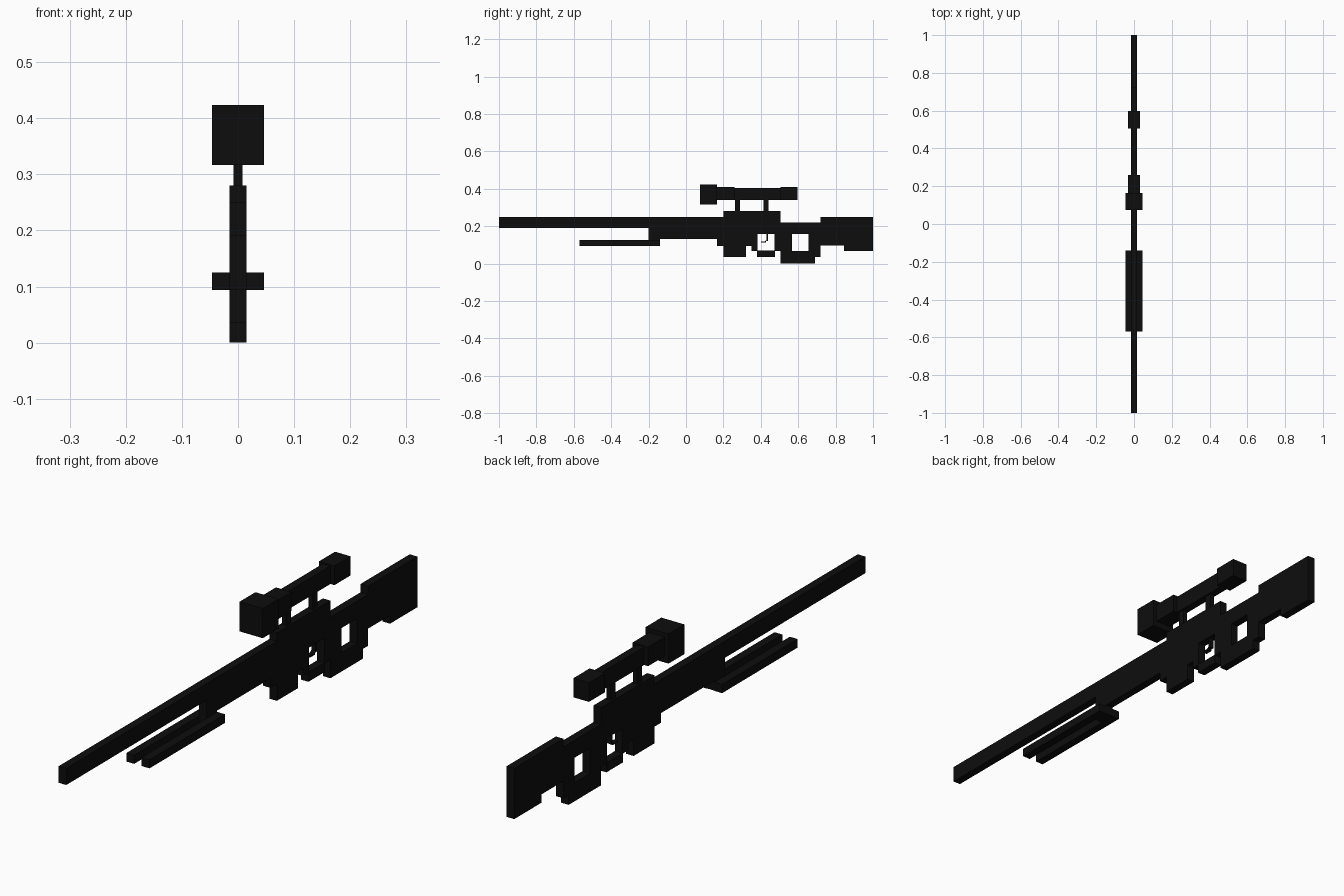
import bpy, bmesh

cube = bpy.data.objects.get("Cube")
if cube:
    bpy.data.objects.remove(cube, do_unlink=True)

BLACK = (0.004, 0.004, 0.004, 1.0)
mat = bpy.data.materials.new("matte black")
mat.use_nodes = True
mat.diffuse_color = BLACK
bsdf = next(n for n in mat.node_tree.nodes if n.type == 'BSDF_PRINCIPLED')
bsdf.inputs["Base Color"].default_value = BLACK
bsdf.inputs["Roughness"].default_value = 0.8

HALF = 0.015  # half thickness of the slab-like body


def finish(name, bm):
    bmesh.ops.recalc_face_normals(bm, faces=bm.faces)
    mesh = bpy.data.meshes.new(name)
    bm.to_mesh(mesh)
    bm.free()
    mesh.materials.append(mat)
    obj = bpy.data.objects.new(name, mesh)
    bpy.context.collection.objects.link(obj)
    return obj


def slab(name, outlines, half=HALF):
    """Extrude a side profile of (y, z) outlines across x; extra outlines are holes."""
    bm = bmesh.new()
    edges = []
    for outline in outlines:
        vs = [bm.verts.new((-half, y, z)) for y, z in outline]
        edges += [bm.edges.new((a, b)) for a, b in zip(vs, vs[1:] + vs[:1])]
    bmesh.ops.triangle_fill(bm, edges=edges, use_beauty=True, normal=(-1, 0, 0))
    geo = bmesh.ops.extrude_face_region(bm, geom=bm.faces[:])
    moved = [g for g in geo["geom"] if isinstance(g, bmesh.types.BMVert)]
    bmesh.ops.translate(bm, verts=moved, vec=(2 * half, 0, 0))
    bmesh.ops.dissolve_limit(bm, angle_limit=0.01, verts=bm.verts[:], edges=bm.edges[:])
    return finish(name, bm)


def rect(y0, y1, z0, z1):
    return [(y0, z0), (y1, z0), (y1, z1), (y0, z1)]


def box(name, y, z, half=HALF, x=0.0):
    bm = bmesh.new()
    bmesh.ops.create_cube(bm, size=1)
    for v in bm.verts:
        v.co = (x + v.co.x * 2 * half,
                y[0] + (v.co.y + 0.5) * (y[1] - y[0]),
                z[0] + (v.co.z + 0.5) * (z[1] - z[0]))
    return finish(name, bm)


# Barrel and fore stock
box("barrel", (-1, -0.2), (0.19, 0.25))
box("fore_stock", (-0.2, 0.165), (0.13, 0.25))

# Receiver with magazine, trigger guard and its opening
slab("receiver", [
    [(0.165, 0.095), (0.2, 0.095), (0.2, 0.035), (0.32, 0.035), (0.32, 0.095),
     (0.35, 0.095), (0.35, 0.067), (0.38, 0.067), (0.38, 0.035), (0.475, 0.035),
     (0.475, 0.067), (0.505, 0.067), (0.505, 0.28), (0.2, 0.28), (0.2, 0.25),
     (0.165, 0.25)],
    rect(0.383, 0.472, 0.069, 0.157)])

# Trigger
slab("trigger", [[(0.4, 0.113), (0.427, 0.113), (0.427, 0.12), (0.438, 0.12),
                  (0.438, 0.16), (0.43, 0.16), (0.43, 0.125), (0.422, 0.119),
                  (0.4, 0.119)]], 0.008)

# Thumbhole grip
slab("grip", [
    [(0.505, 0), (0.69, 0), (0.69, 0.035), (0.72, 0.035), (0.72, 0.22), (0.505, 0.22)],
    rect(0.567, 0.656, 0.067, 0.157)])

# Shoulder stock
slab("shoulder_stock", [
    [(0.72, 0.097), (0.845, 0.097), (0.845, 0.067), (1, 0.067), (1, 0.25), (0.72, 0.25)]])

# Folded bipod
box("bipod_hinge", (-0.2, -0.14), (0.095, 0.13))
for side, sign in (("left", 1), ("right", -1)):
    box(side + "_bipod_leg", (-0.57, -0.14), (0.094, 0.125), 0.0155, sign * 0.0305)

# Scope and its mounts
box("scope_objective", (0.075, 0.165), (0.317, 0.424), 0.046)
box("scope_front_collar", (0.165, 0.26), (0.34, 0.409), 0.031)
box("scope_tube", (0.26, 0.505), (0.34, 0.405))
box("scope_eyepiece", (0.505, 0.597), (0.34, 0.409), 0.031)
for name, y in (("front", 0.262), ("rear", 0.414)):
    box(name + "_scope_mount", (y, y + 0.028), (0.28, 0.34), 0.008)
